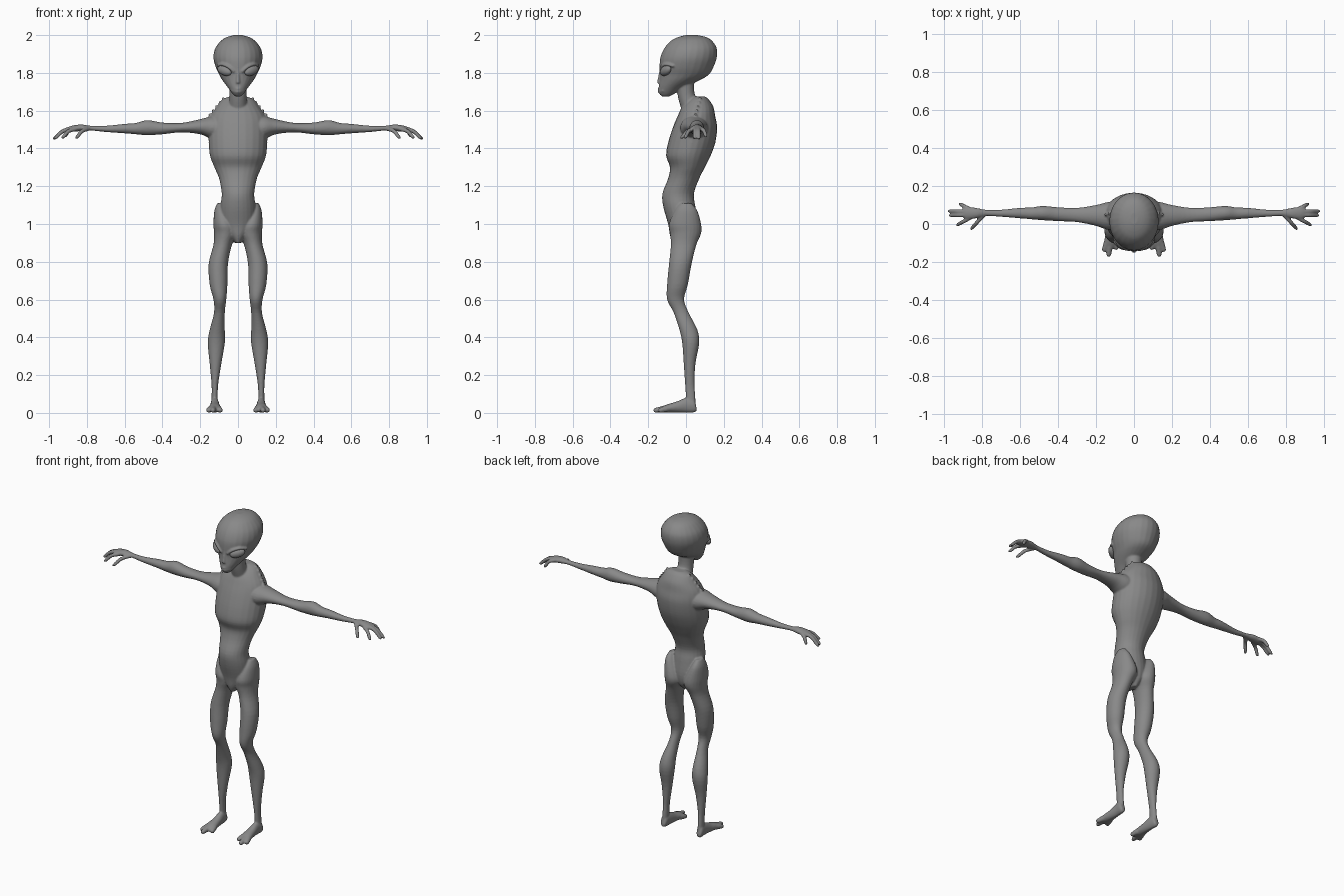
import bpy, bmesh, math
from mathutils import Vector, Matrix

skin = bpy.data.materials.new("grey_skin")
skin.diffuse_color = (0.25, 0.25, 0.25, 1)
SIDES = 24
bm = bmesh.new()


def smooth_path(rows, steps=4):
    """Catmull-Rom interpolation of equal-length tuples."""
    out, n = [], len(rows)
    for i in range(n - 1):
        p0, p1, p2, p3 = (rows[max(i - 1, 0)], rows[i], rows[i + 1], rows[min(i + 2, n - 1)])
        for k in range(steps):
            t = k / steps
            out.append(tuple(0.5 * (2 * b + (c - a) * t + (2 * a - 5 * b + 4 * c - d) * t * t
                                    + (3 * b - a - 3 * c + d) * t ** 3)
                             for a, b, c, d in zip(p0, p1, p2, p3)))
    return out + [tuple(rows[-1])]


def skin_rings(rings):
    """Bridge rings of points into a closed solid."""
    vs = [[bm.verts.new(p) for p in r] for r in rings]
    for r, q in zip(vs, vs[1:]):
        for i in range(SIDES):
            j = (i + 1) % SIDES
            bm.faces.new((r[i], r[j], q[j], q[i]))
    bm.faces.new(vs[0][::-1])
    bm.faces.new(vs[-1])


def loft(rows, place):
    """Elliptical sections: (position, a_min, a_max, b_min, b_max)."""
    rings = []
    for t, a0, a1, b0, b1 in smooth_path(rows):
        ring = []
        for i in range(SIDES):
            w = 2 * math.pi * i / SIDES
            ring.append(place(t, (a0 + a1) / 2 + (a1 - a0) / 2 * math.cos(w),
                              (b0 + b1) / 2 + (b1 - b0) / 2 * math.sin(w)))
        rings.append(ring)
    skin_rings(rings)


def tube(rows, s=1):
    """Round tube through (x, y, z, radius) points."""
    pts = smooth_path([(s * x, y, z, r) for x, y, z, r in rows])
    pos = [Vector(p[:3]) for p in pts]
    rings = []
    for i, p in enumerate(pts):
        d = pos[min(i + 1, len(pos) - 1)] - pos[max(i - 1, 0)]
        q = d.to_track_quat('Z', 'Y')
        rings.append([pos[i] + q @ Vector((p[3] * math.cos(2 * math.pi * k / SIDES),
                                           p[3] * math.sin(2 * math.pi * k / SIDES), 0))
                      for k in range(SIDES)])
    skin_rings(rings)


def upright(t, a, b):
    return (a, b, t)


# torso: hips, waist, ribcage, hunched shoulders
torso = [(.90, .015, -.07, .02), (.94, .05, -.085, .05), (1.0, .09, -.095, .06),
         (1.09, .093, -.12, .05), (1.16, .086, -.125, .042), (1.24, .1, -.095, .07),
         (1.30, .125, -.085, .1), (1.36, .148, -.105, .13), (1.43, .155, -.095, .155),
         (1.51, .155, -.07, .165), (1.57, .145, -.045, .155), (1.62, .112, -.02, .145),
         (1.66, .08, .02, .12), (1.675, .045, .04, .10)]
loft([(z, -w, w, f, b) for z, w, f, b in torso], upright)

# neck
tube([(0, .06, 1.56, .07), (0, .02, 1.63, .05), (0, .0, 1.69, .045), (0, -.005, 1.78, .05)])

# head: narrow chin to bulbous skull
head = [(1.675, .015, -.125, -.09), (1.69, .03, -.142, -.06), (1.72, .052, -.145, -.015),
        (1.76, .082, -.14, .07), (1.79, .099, -.138, .12), (1.83, .118, -.14, .145),
        (1.88, .13, -.136, .163), (1.93, .121, -.115, .163), (1.97, .09, -.08, .138),
        (1.99, .058, -.04, .105), (2.0, .02, 0, .06)]
loft([(z, -w, w, f, b) for z, w, f, b in head], upright)

# lips and nose ridge
for z in (1.70, 1.715):
    tube([(-.034, -.118, z + .006, .006), (0, -.142, z, .008), (.034, -.118, z + .006, .006)])
tube([(0, -.134, 1.82, .006), (0, -.14, 1.77, .009), (0, -.143, 1.745, .011)])

leg = [(1.11, .078, .11, -.03, .03), (1.07, .055, .125, -.06, .06), (1.0, .015, .13, -.09, .08),
       (.95, .006, .127, -.085, .08), (.89, .032, .13, -.08, .055), (.79, .053, .155, -.09, .03),
       (.68, .056, .15, -.1, .01), (.60, .062, .13, -.1, -.01), (.53, .07, .127, -.065, .015),
       (.44, .07, .15, -.035, .06), (.37, .07, .16, -.02, .07), (.26, .088, .15, -.012, .05),
       (.15, .105, .14, -.005, .045), (.08, .107, .14, 0, .05), (.02, .107, .143, .005, .05)]
foot = [(.055, .112, .138, .01, .03), (.04, .105, .145, .002, .075), (0, .1, .145, .002, .08),
        (-.05, .095, .15, .002, .06), (-.1, .09, .158, .002, .045), (-.13, .105, .152, .005, .03)]
arm = [(.08, -.03, .12, 1.44, 1.57), (.14, -.03, .115, 1.45, 1.57), (.2, -.01, .1, 1.475, 1.555),
       (.3, .01, .085, 1.485, 1.535), (.4, .015, .088, 1.475, 1.537), (.48, .02, .095, 1.47, 1.55),
       (.54, .025, .087, 1.475, 1.535), (.6, .03, .085, 1.48, 1.53), (.7, .038, .075, 1.487, 1.52),
       (.78, .042, .075, 1.495, 1.52), (.83, .03, .085, 1.492, 1.527),
       (.88, .025, .09, 1.488, 1.52), (.90, .035, .085, 1.49, 1.512)]
# digit tips with base points
fingers = [((.87, .08, 1.505), (.92, .108, 1.462)), ((.88, .065, 1.507), (.98, .068, 1.45)),
           ((.88, .048, 1.507), (.975, .045, 1.452)), ((.86, .035, 1.503), (.935, -.008, 1.455)),
           ((.79, .05, 1.505), (.86, -.03, 1.455))]
toes = [((.142, -.1, .022), (.16, -.145, .012)), ((.128, -.11, .022), (.134, -.172, .012)),
        ((.105, -.09, .022), (.09, -.135, .012))]

for s in (1, -1):
    loft([r for r in leg], lambda t, a, b: (s * a, b, t))
    loft([r for r in foot], lambda t, a, b: (s * a, t, b))
    loft([r for r in arm], lambda t, a, b: (s * t, a, b))
    for base, tip in fingers:
        b, t = Vector(base), Vector(tip)
        mid = b.lerp(t, .5) + Vector((0, 0, .012))
        tube([(*b, .012), (*mid, .0105), (*b.lerp(t, .85), .0095), (*t, .005)], s)
    for base, tip in toes:
        b, t = Vector(base), Vector(tip)
        tube([(*b, .018), (*b.lerp(t, .5), .015), (*b.lerp(t, .85), .0125), (*t, .007)], s)
    # brow ridge over each eye
    tube([(.02, -.138, 1.805, .006), (.05, -.13, 1.832, .008), (.085, -.105, 1.845, .008),
          (.11, -.065, 1.835, .006)], s)
    # ragged crest on the shoulders
    for k in range(5):
        p = Vector((.07, .075, 1.645)).lerp(Vector((.14, .05, 1.56)), k / 4)
        tube([(*p, .014), (*(p + Vector((.012, 0, .026))), .005)], s)

bmesh.ops.recalc_face_normals(bm, faces=bm.faces)
mesh = bpy.data.meshes.new("body")
bm.to_mesh(mesh)
bm.free()
mesh.materials.append(skin)
body = bpy.data.objects.new("body", mesh)
bpy.context.collection.objects.link(body)

# fuse all limbs into one smooth skin
fuse = body.modifiers.new("fuse", 'REMESH')
fuse.mode = 'VOXEL'
fuse.voxel_size = 0.005
fuse.use_smooth_shade = True
relax = body.modifiers.new("relax", 'SMOOTH')
relax.factor = 0.5
relax.iterations = 4

# slanted almond eyes
for s, name in ((1, "left_eye"), (-1, "right_eye")):
    bpy.ops.mesh.primitive_uv_sphere_add(segments=32, ring_count=16, radius=1)
    eye = bpy.context.object
    eye.name = name
    turn = Matrix.Rotation(s * math.radians(35), 4, 'Z') @ Matrix.Rotation(-s * math.radians(18), 4, 'Y')
    eye.data.transform(Matrix.Translation((s * .072, -.108, 1.812)) @ turn
                       @ Matrix.Diagonal((.045, .02, .025, 1)))
    eye.data.materials.append(skin)
    bpy.ops.object.shade_smooth()
